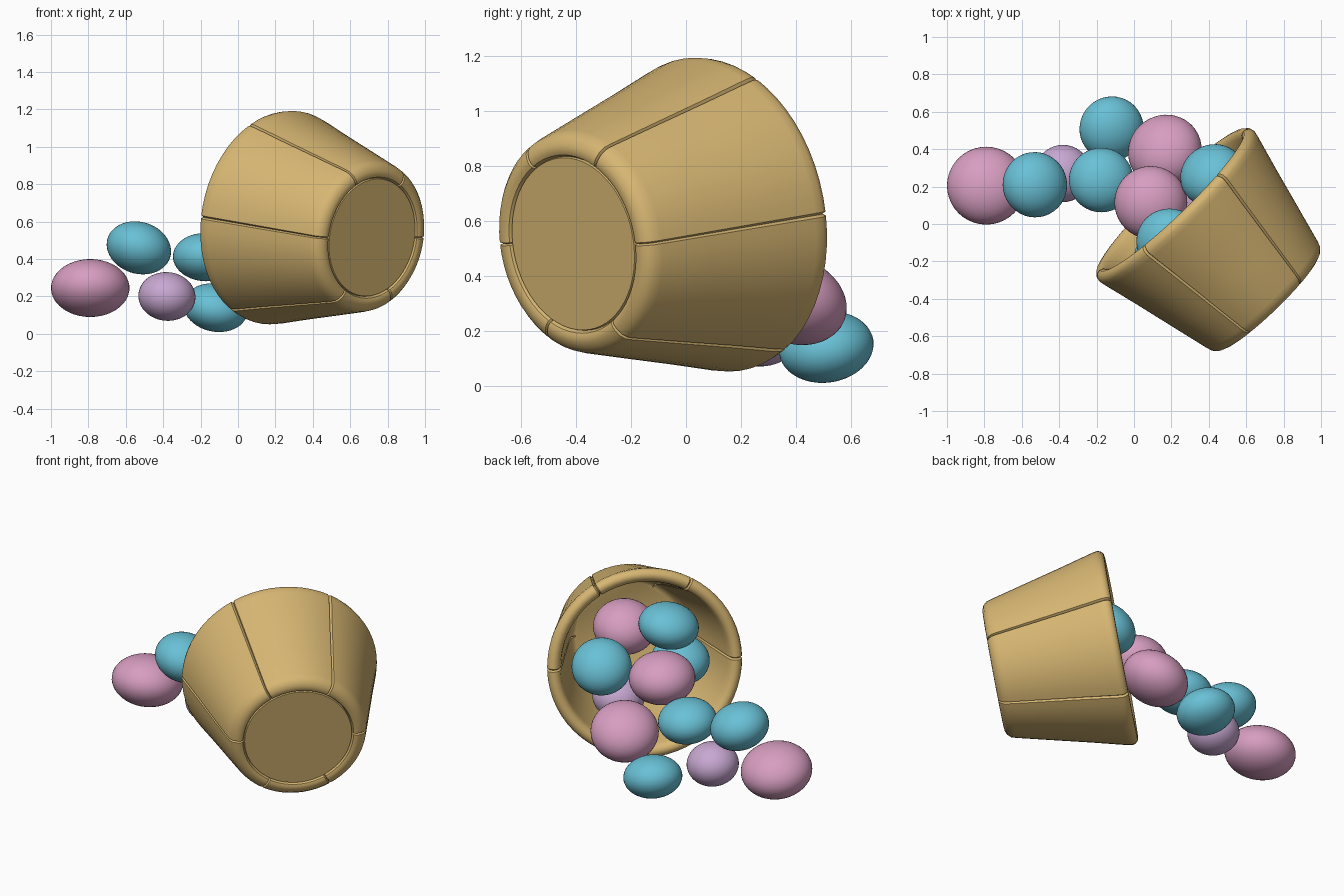
import bpy, bmesh, math
from mathutils import Vector, Matrix

if "Cube" in bpy.data.objects:
    bpy.data.objects.remove(bpy.data.objects["Cube"])


def material(name, rgb):
    m = bpy.data.materials.new(name)
    m.diffuse_color = (*rgb, 1)
    m.use_nodes = True
    m.node_tree.nodes["Principled BSDF"].inputs["Base Color"].default_value = m.diffuse_color
    return m


TAN = material("tan", (0.68, 0.47, 0.17))
TEAL = material("teal", (0.14, 0.53, 0.67))
PINK = material("pink", (0.68, 0.34, 0.53))
LILAC = material("lilac", (0.58, 0.39, 0.64))


def finish(name, bm, mat, matrix):
    bmesh.ops.recalc_face_normals(bm, faces=bm.faces)
    me = bpy.data.meshes.new(name)
    bm.to_mesh(me)
    bm.free()
    me.transform(matrix)
    ob = bpy.data.objects.new(name, me)
    bpy.context.collection.objects.link(ob)
    me.materials.append(mat)
    bpy.ops.object.select_all(action='DESELECT')
    ob.select_set(True)
    bpy.context.view_layer.objects.active = ob
    bpy.ops.object.shade_smooth_by_angle(angle=math.radians(40))
    return ob


# Tipped tub: (height along axis, radius), from base edge over the rim to the inner floor
profile = [(0.012, 0.320), (-0.004, 0.328), (-0.010, 0.342), (-0.008, 0.362),
           (0.002, 0.385), (0.022, 0.403), (0.05, 0.412), (0.25, 0.462),
           (0.48, 0.519), (0.68, 0.571), (0.71, 0.577), (0.732, 0.572),
           (0.748, 0.555), (0.751, 0.535), (0.742, 0.513), (0.722, 0.500),
           (0.69, 0.491), (0.45, 0.432), (0.2, 0.37), (0.1, 0.34), (0.075, 0.31)]
seam_depth = 0.013
panel_angles = [0, 0.9] + [6 * i for i in range(1, 10)] + [59.1]

bm = bmesh.new()
rings = []
for i, (t, r) in enumerate(profile):
    a, b = profile[max(i - 1, 0)], profile[min(i + 1, len(profile) - 1)]
    dt, dr = b[0] - a[0], b[1] - a[1]
    ln = math.hypot(dt, dr)
    ring = []
    for panel in range(6):
        for ang in panel_angles:
            # press the seam into the wall
            d = seam_depth if ang == 0 and 0 < i < len(profile) - 1 else 0
            th = math.radians(panel * 60 + ang)
            rr, tt = r - d * dt / ln, t + d * dr / ln
            ring.append(bm.verts.new((rr * math.cos(th), rr * math.sin(th), tt)))
    rings.append(ring)
n = len(rings[0])
for p, q in zip(rings, rings[1:]):
    for k in range(n):
        bm.faces.new((p[k], p[(k + 1) % n], q[(k + 1) % n], q[k]))
bm.faces.new(rings[-1])

# Flat base disc
disc = [bm.verts.new((v.co.x * 0.99, v.co.y * 0.99, 0)) for v in rings[0]]
bm.faces.new(disc)
for k in range(n):
    bm.faces.new((disc[k], disc[(k + 1) % n], rings[0][(k + 1) % n], rings[0][k]))

axis = Vector((-0.687, 0.711, 0.15)).normalized()
side = Vector((0, 0, 1)).cross(axis).normalized()
up = axis.cross(side)
frame = Matrix((side, up, axis)).transposed().to_4x4()
finish("tub", bm, TAN, Matrix.Translation((0.717, -0.41, 0.515)) @ frame)


# Spilled pebbles: flattened balls with (material, centre, radius, half thickness, flat axis)
pebbles = [
    (PINK, (-0.79, 0.205, 0.245), 0.21, 0.152, (0, 0.2, 1)),
    (TEAL, (-0.53, 0.21, 0.46), 0.175, 0.138, (0.3, 0.1, 1)),
    (TEAL, (-0.12, 0.51, 0.14), 0.173, 0.127, (0.2, -0.15, 1)),
    (LILAC, (-0.38, 0.27, 0.20), 0.153, 0.13, (0.1, 0, 1)),
    (TEAL, (-0.175, 0.235, 0.41), 0.173, 0.128, (0.05, 0.1, 1)),
    (PINK, (0.165, 0.39, 0.31), 0.2, 0.152, (-0.3, 0.4, 1)),
    (PINK, (0.09, 0.115, 0.57), 0.195, 0.15, (0, 0.05, 1)),
    (TEAL, (0.42, 0.26, 0.61), 0.176, 0.14, (-0.4, 0.6, 0.9)),
    (TEAL, (0.19, -0.095, 0.80), 0.178, 0.13, (-0.15, -0.1, 1)),
    (PINK, (0.48, -0.06, 0.73), 0.185, 0.15, (-0.2, 0.2, 1)),
    (TEAL, (0.17, -0.185, 0.55), 0.172, 0.13, (-0.2, 0.2, 1)),
    (LILAC, (0.40, 0.115, 0.375), 0.155, 0.13, (-0.2, 0.2, 1)),
]
for i, (mat, pos, rad, half, flat) in enumerate(pebbles, 1):
    bm = bmesh.new()
    bmesh.ops.create_uvsphere(bm, u_segments=40, v_segments=24, radius=1)
    turn = Vector((0, 0, 1)).rotation_difference(Vector(flat)).to_matrix().to_4x4()
    finish(f"pebble_{i}", bm, mat,
           Matrix.Translation(pos) @ turn @ Matrix.Diagonal((rad, rad, half, 1)))
